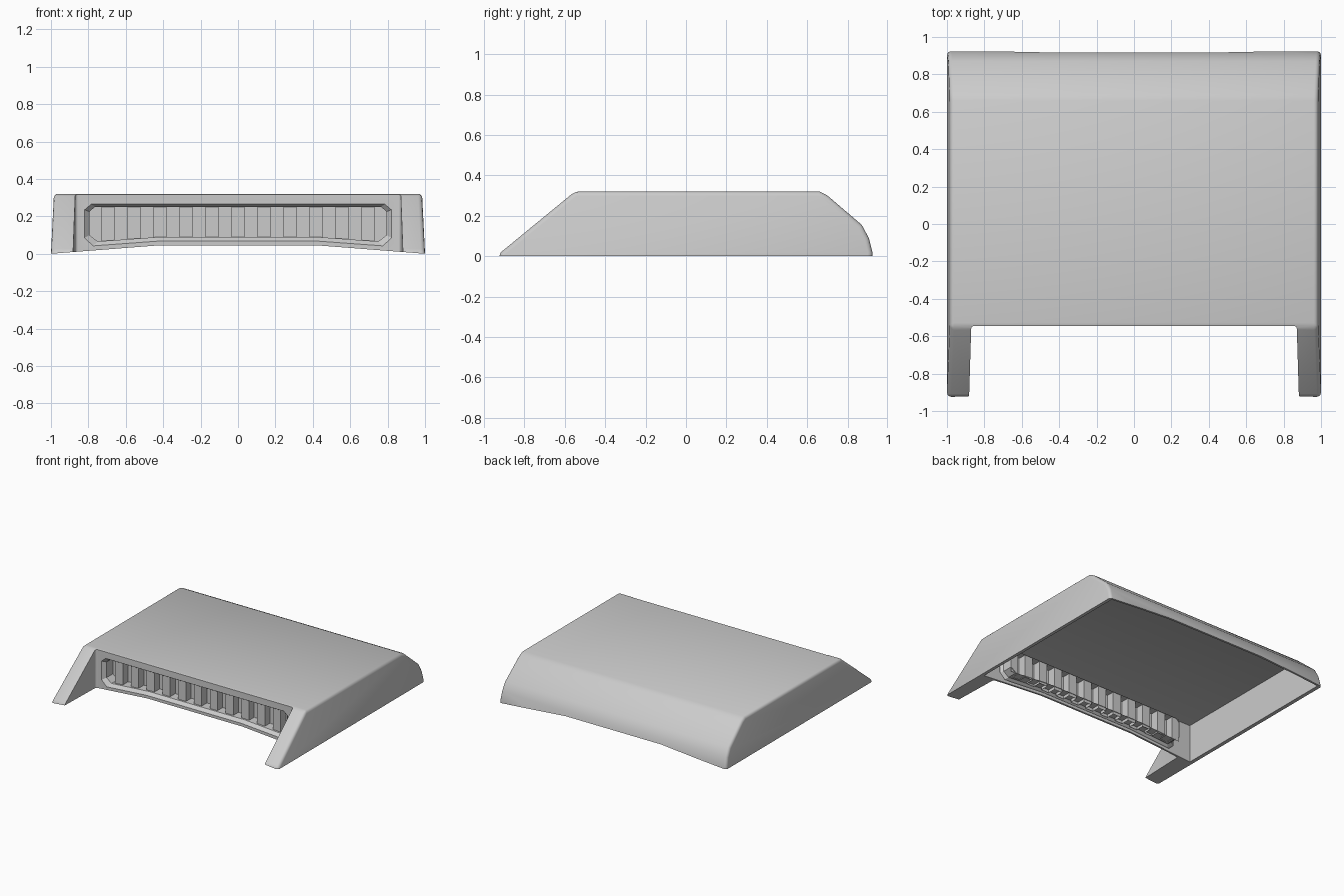
import bpy
import bmesh
import math

default = bpy.data.objects.get("Cube")
if default:
    bpy.data.objects.remove(default, do_unlink=True)

# One plain grey for the whole scoop
grey = bpy.data.materials.new("plain_grey")
grey.use_nodes = True
colour = (0.6, 0.6, 0.6, 1)
grey.diffuse_color = colour
grey.node_tree.nodes["Principled BSDF"].inputs["Base Color"].default_value = colour

FRONT = -0.545   # front panel plane


def finish(name, bm, closed=True):
    if closed:
        bmesh.ops.recalc_face_normals(bm, faces=bm.faces)
    mesh = bpy.data.meshes.new(name)
    bm.to_mesh(mesh)
    bm.free()
    mesh.materials.append(grey)
    ob = bpy.data.objects.new(name, mesh)
    bpy.context.collection.objects.link(ob)
    return ob


def loft(name, loops, caps=True, wrap=True):
    """Skin a series of matching point loops."""
    bm = bmesh.new()
    rings = [[bm.verts.new(p) for p in loop] for loop in loops]
    n = len(rings[0])
    for a, b in zip(rings, rings[1:]):
        for i in range(n if wrap else n - 1):
            j = (i + 1) % n
            bm.faces.new((a[i], a[j], b[j], b[i]))
    if caps:
        bm.faces.new(rings[0])
        bm.faces.new(rings[-1])
    return finish(name, bm, caps)


def activate(ob):
    bpy.ops.object.select_all(action="DESELECT")
    ob.select_set(True)
    bpy.context.view_layer.objects.active = ob


def bevel(ob, width, segments, angle):
    mod = ob.modifiers.new("bevel", "BEVEL")
    mod.width = width
    mod.segments = segments
    mod.limit_method = "ANGLE"
    mod.angle_limit = math.radians(angle)
    activate(ob)
    bpy.ops.object.modifier_apply(modifier=mod.name)


def cut(ob, cutter):
    cutter.hide_render = True
    mod = ob.modifiers.new("cut", "BOOLEAN")
    mod.operation = "DIFFERENCE"
    mod.solver = "EXACT"
    mod.object = cutter
    activate(ob)
    bpy.ops.object.modifier_apply(modifier=mod.name)
    bpy.data.objects.remove(cutter, do_unlink=True)


def mirrored(half):
    """Close a right-hand outline (bottom to top) across x = 0."""
    return half + [(-x, z) for x, z in reversed(half)]


# Outer body: side profile swept across, walls leaning in slightly
profile = [(-0.925, -0.1), (-0.925, 0.012), (-0.55, 0.32), (0.66, 0.32),
           (0.70, 0.30), (0.87, 0.155), (0.905, 0.09), (0.923, 0.02), (0.923, -0.1)]
body = loft("scoop_body", [[(s * (1 - 0.05 * z), y, z) for y, z in profile]
                           for s in (-1, 1)])
bevel(body, 0.022, 3, 32)

# Notch between the two front legs
notch_outline = [(-0.87, FRONT), (0.87, FRONT), (0.887, -1.1), (-0.887, -1.1)]
notch = loft("notch_cutter", [[(x, y, z) for x, y in notch_outline] for z in (-0.3, 0.6)])
bevel(notch, 0.015, 3, 80)
cut(body, notch)

# Arched underside
arch = mirrored([(1.4, -0.4), (1.4, -0.03), (1.0, 0.0), (0.42, 0.045)])
cut(body, loft("arch_cutter", [[(x, y, z) for x, z in arch] for y in (-1.2, 1.2)]))

# Hollow interior, open below
cavity = [(-0.53, -0.2), (-0.53, 0.305), (0.655, 0.305), (0.69, 0.285),
          (0.855, 0.145), (0.89, 0.085), (0.907, 0.02), (0.907, -0.2)]
cut(body, loft("cavity_cutter", [[(x, y, z) for y, z in cavity] for x in (-0.972, 0.972)]))

# Grille opening through the front panel
outer = mirrored([(0.42, 0.068), (0.775, 0.042), (0.82, 0.085), (0.82, 0.235), (0.785, 0.265)])
inner = mirrored([(0.42, 0.09), (0.75, 0.066), (0.795, 0.1), (0.795, 0.225), (0.765, 0.25)])
cut(body, loft("grille_cutter", [[(x, y, z) for x, z in outer] for y in (-0.6, -0.5)]))

# Tapered grille surround running back into the body
loft("grille_surround", [[(x, y, z) for x, z in outline] for outline, y in
                         ((outer, FRONT), (inner, -0.52), (inner, -0.435))], caps=False)

# Square-ribbed sheet of upright slats
pitch, half_slat = 0.139, 0.034
near, far = -0.505, -0.44
path = [(-0.795, far)]
for i in range(-5, 6):
    left, right = i * pitch - half_slat, i * pitch + half_slat
    path += [(left, far), (left, near), (right, near), (right, far)]
path.append((0.795, far))
loft("grille_slats", [[(x, y, z) for x, y in path] for z in (0.066, 0.25)],
     caps=False, wrap=False)

# Soft bevels, crisp corners
activate(body)
bpy.ops.object.shade_smooth_by_angle(angle=math.radians(32))
